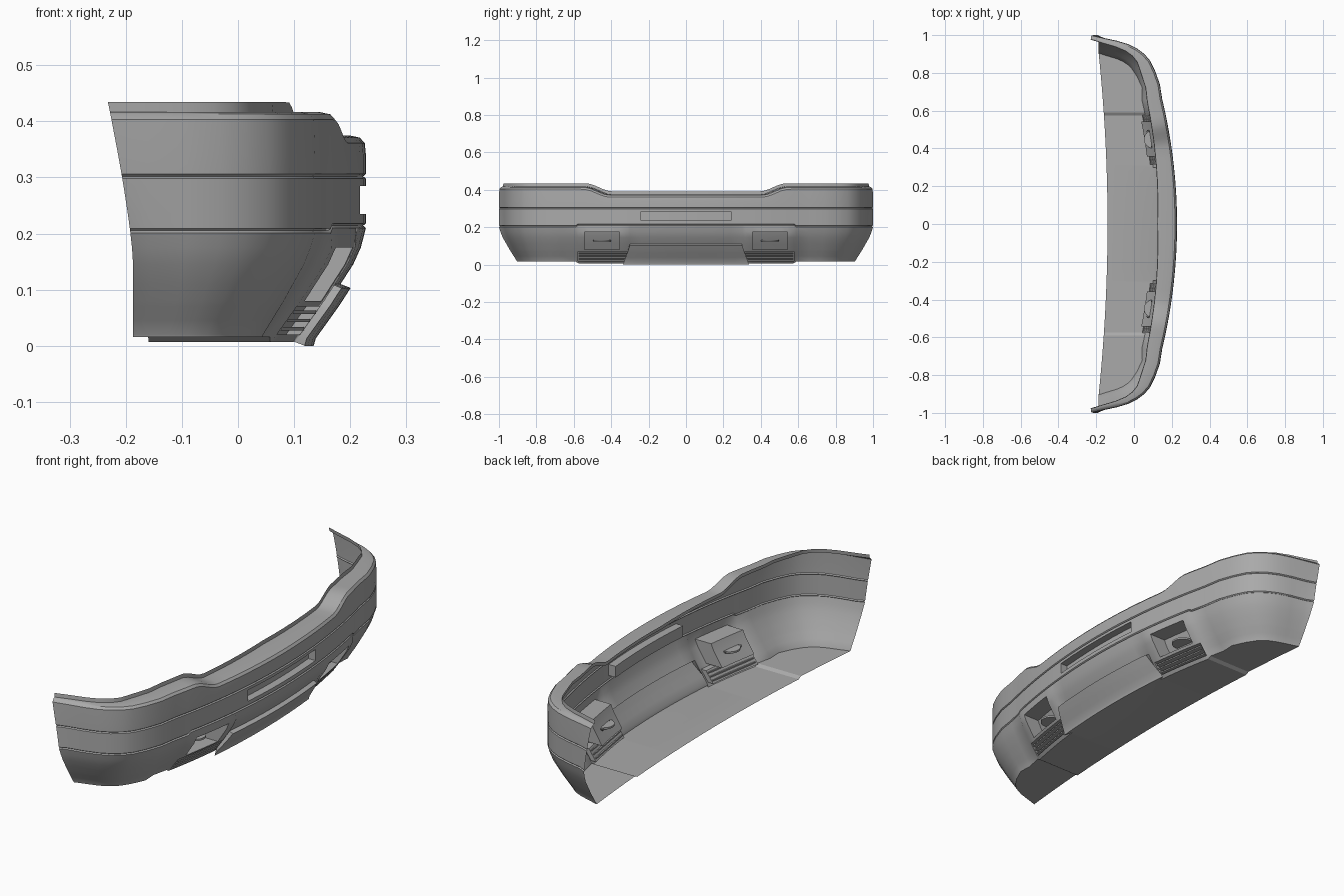
import bpy, bmesh, math
from mathutils import Vector, Matrix

if "Cube" in bpy.data.objects:
    bpy.data.objects.remove(bpy.data.objects["Cube"], do_unlink=True)


def make_material(name, value):
    mat = bpy.data.materials.new(name)
    mat.use_nodes = True
    colour = (value, value, value, 1)
    mat.diffuse_color = colour
    mat.node_tree.nodes["Principled BSDF"].inputs["Base Color"].default_value = colour
    return mat


grey = make_material("primer grey", 0.4)
dark = make_material("bolt hole grey", 0.13)


def interpolate(table, t):
    """Linear lookup in a rising table of (position, value)."""
    for (a, va), (b, vb) in zip(table, table[1:]):
        if t <= b:
            return va + (vb - va) * max(0, (t - a) / (b - a))
    return table[-1][1]


def front_x(y):
    return 0.228 - 0.18 * y * y


def tuck(z):
    """How far the skin has curved in from belt (0) to floor (1)."""
    return interpolate([(0, 1), (0.02, 0.95), (0.08, 0.57), (0.11, 0.4),
                        (0.145, 0.2), (0.175, 0.08), (0.2, 0)], z)


def top_height(y):
    t = min(1, max(0, (abs(y) - 0.41) / 0.14))
    return 0.375 + 0.042 * t * t * (3 - 2 * t)


def rear_x(z):
    return -0.187 - 0.045 * max(0, (z - 0.15) / 0.285) ** 1.3


def flange_width(y):
    return interpolate([(0, 0.105), (0.85, 0.075), (1, 0.024)], abs(y))


# Plan stations: belt point and matching floor point
FRONT_Y = [0, 0.08, 0.16, 0.24, 0.3, 0.315, 0.355, 0.41, 0.435, 0.46, 0.485,
           0.51, 0.54, 0.575, 0.59, 0.66]
CORNER = [(0.137, 0.74, 0.04, 0.72), (0.112, 0.81, 0.012, 0.78),
          (0.085, 0.865, -0.015, 0.82), (0.055, 0.9, -0.035, 0.84),
          (0.015, 0.93, -0.06, 0.857), (-0.03, 0.952, -0.09, 0.87),
          (-0.09, 0.97, -0.125, 0.881), (-0.16, 0.985, -0.155, 0.89),
          (-0.228, 1, -0.187, 0.9)]
half = [(front_x(y), y, front_x(y) - 0.113, y) for y in FRONT_Y] + CORNER
stations = [(a, -b, c, -d) for a, b, c, d in reversed(half[1:])] + half

BELT = [(0.34, 0), (0.306, 0), (0.302, 0.005), (0.298, 0), (0.285, 0), (0.235, 0),
        (0.209, 0), (0.205, 0.005), (0.201, 0)]
LOWER = [0.175, 0.145, 0.11, 0.08, 0.07, 0.045, 0.02]


def section(i):
    """Cross-section from inner lip, over the top, down the skin and under the floor."""
    ox, oy, bx, by = stations[i]
    before, after = stations[max(0, i - 1)], stations[min(len(stations) - 1, i + 1)]
    tangent = Vector((after[0] - before[0], after[1] - before[1])).normalized()
    inward = Vector((-tangent.y, tangent.x))
    last = i in (0, len(stations) - 1)
    h, w, y = top_height(oy), flange_width(oy), abs(oy)

    def skin(z, inset):
        f = tuck(z)
        p = Vector((ox + (bx - ox) * f, oy + (by - oy) * f)) + inward * inset
        return Vector((rear_x(z) if last else p.x, p.y, z))

    points = [skin(h + 0.017, w), skin(h, w - 0.002), skin(h, min(0.03, w * 0.7)),
              skin(h - 0.004, 0.011), skin(h - 0.014, 0.002)]
    for z, inset in BELT:
        p = skin(z, inset)
        if z < 0.22 and y < 0.58:
            p.z += 0.009
        points.append(p)
    for z in LOWER:
        points.append(skin(z, -0.008 if 0.31 < y < 0.58 else 0))
    floor_z = 0.007 if y < 0.58 else 0.016
    edge = skin(floor_z, 0)
    back_x = -0.14 - 0.047 * (abs(by) / 0.9) ** 2
    points += [edge, Vector((back_x, edge.y, floor_z))]
    return points


# Bumper skin as a grid of sections
bm = bmesh.new()
grid = [[bm.verts.new(p) for p in section(i)] for i in range(len(stations))]
cells = {}
for i in range(len(grid) - 1):
    for j in range(len(grid[0]) - 1):
        quad = (grid[i][j], grid[i][j + 1], grid[i + 1][j + 1], grid[i + 1][j])
        face = bm.faces.new(quad)
        mid_y = (stations[i][1] + stations[i + 1][1]) / 2
        cells[face] = (mid_y, j)

FIRST_BELT = 5
FIRST_LOWER = FIRST_BELT + len(BELT)


def pick(y_min, y_max, row_min, row_max, side=0):
    return [f for f, (y, j) in cells.items() if y_min < (y * side if side else abs(y)) < y_max
            and row_min <= j < row_max]


def push(faces, offset, spread=0):
    """Extrude a patch of the skin, optionally flaring it towards the floor."""
    for f in faces:
        del cells[f]
    result = bmesh.ops.extrude_face_region(bm, geom=faces)
    for v in result["geom"]:
        if isinstance(v, bmesh.types.BMVert):
            v.co.y *= 1 + spread * (0.11 - v.co.z) / 0.1
            v.co += Vector(offset)
    bmesh.ops.delete(bm, geom=[f for f in faces if f.is_valid], context="FACES")


# Centre slot, chin panel, lamp pockets and lower vents
push(pick(-1, 0.24, FIRST_BELT + 4, FIRST_BELT + 5), (-0.035, 0, 0))
push(pick(-1, 0.3, FIRST_LOWER + 2, FIRST_LOWER + 7), (0.018, 0, -0.007), 0.12)
for side in (-1, 1):
    push(pick(0.355, 0.54, FIRST_LOWER, FIRST_LOWER + 3, side), (-0.08, 0, 0))
    push(pick(0.315, 0.575, FIRST_LOWER + 4, FIRST_LOWER + 6, side), (-0.025, 0, 0))

bmesh.ops.remove_doubles(bm, verts=bm.verts, dist=0.0002)
bmesh.ops.recalc_face_normals(bm, faces=bm.faces)


def add_object(name, mesh_bm, mat):
    mesh = bpy.data.meshes.new(name)
    mesh_bm.to_mesh(mesh)
    mesh_bm.free()
    mesh.materials.append(mat)
    obj = bpy.data.objects.new(name, mesh)
    bpy.context.collection.objects.link(obj)
    bpy.ops.object.select_all(action="DESELECT")
    obj.select_set(True)
    bpy.context.view_layer.objects.active = obj
    bpy.ops.object.shade_smooth_by_angle(angle=math.radians(30))
    return obj


add_object("bumper_skin", bm, grey)


def box(name, centre, size, turn):
    b = bmesh.new()
    bmesh.ops.create_cube(b, size=1, matrix=Matrix.Translation(centre)
                          @ Matrix.Rotation(turn, 4, "Z") @ Matrix.Diagonal((*size, 1)))
    return add_object(name, b, grey)


def disc(name, centre, radius, depth, tilt, mat):
    b = bmesh.new()
    bmesh.ops.create_cone(b, cap_ends=True, segments=24, radius1=radius, radius2=radius,
                          depth=depth, matrix=Matrix.Translation(centre)
                          @ Matrix.Rotation(tilt, 4, "Y"))
    return add_object(name, b, mat)


for side, label in ((-1, "right"), (1, "left")):
    # Vent slats follow the sweep of the front
    for n in range(3):
        z = 0.03 + 0.015 * n
        x = front_x(0.445) - 0.113 * tuck(z) - 0.008
        box(f"{label}_vent_slat_{n}", (x, side * 0.445, z), (0.026, 0.255, 0.006), side * 0.16)
    # Lamp mounting plate inside the pocket
    disc(f"{label}_lamp_plate", (0.098, side * 0.448, 0.128), 0.046, 0.008, 0, grey)
    # Bolt holes on the back of the pocket
    for y in (0.41, 0.49):
        x = front_x(y) - 0.113 * tuck(0.128) - 0.076
        disc(f"{label}_bolt_hole", (x, side * y, 0.128), 0.008, 0.006,
             math.radians(-32), dark)
